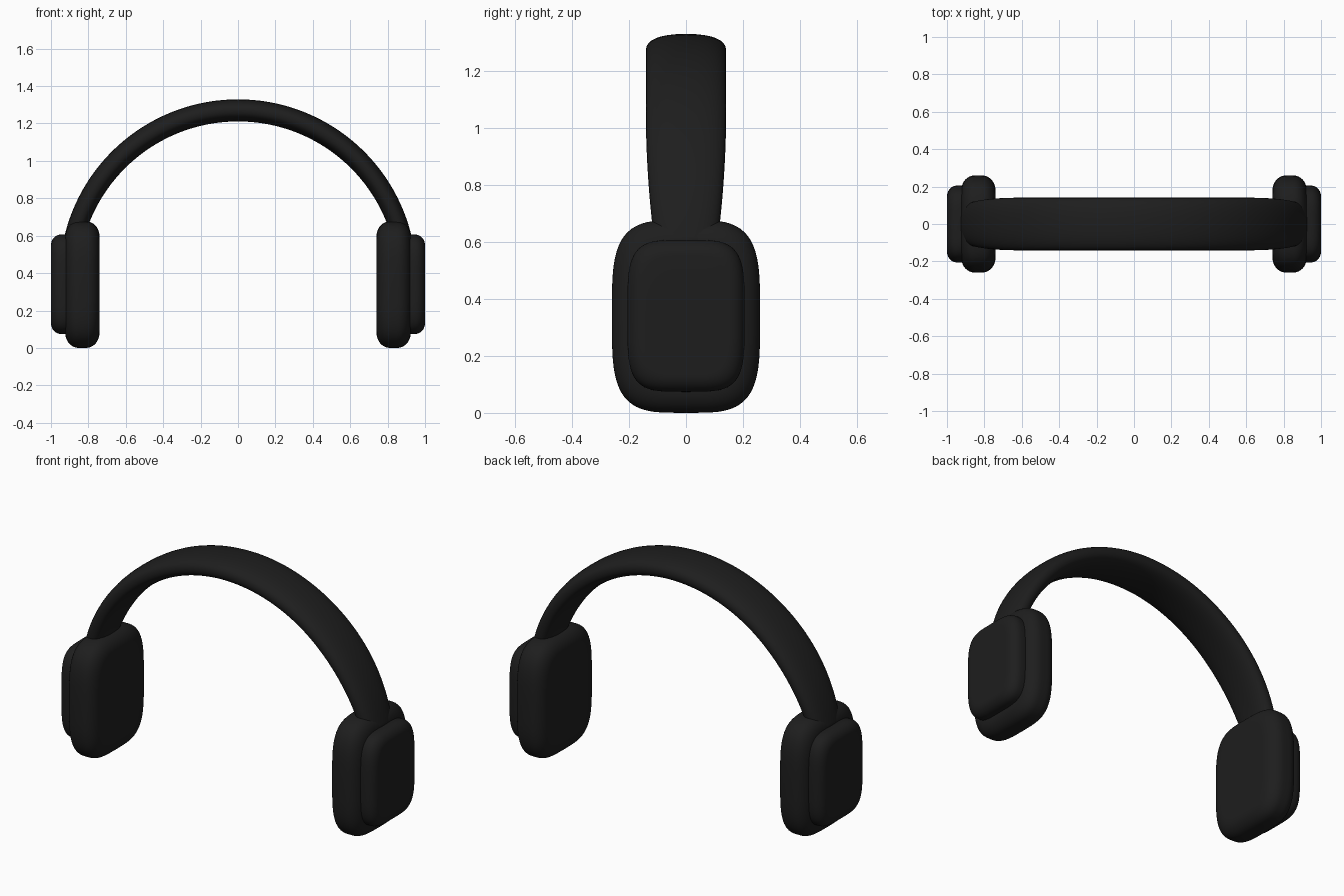
import bpy, bmesh, math

if "Cube" in bpy.data.objects:
    bpy.data.objects.remove(bpy.data.objects["Cube"])

black = bpy.data.materials.new("matte_black")
black.diffuse_color = (0.0128, 0.0128, 0.0128, 1)
black.use_nodes = True
black.node_tree.nodes["Principled BSDF"].inputs["Base Color"].default_value = black.diffuse_color


def sup(t, n):
    """Point on a unit superellipse."""
    c, s = math.cos(t), math.sin(t)
    return (math.copysign(abs(c) ** (2 / n), c), math.copysign(abs(s) ** (2 / n), s))


def loft(name, rings):
    """Skin a list of closed rings and cap both ends."""
    bm = bmesh.new()
    loops = [[bm.verts.new(p) for p in ring] for ring in rings]
    n = len(loops[0])
    for a, b in zip(loops, loops[1:]):
        for i in range(n):
            j = (i + 1) % n
            bm.faces.new((a[i], a[j], b[j], b[i]))
    bm.faces.new(loops[0])
    bm.faces.new(loops[-1])
    bmesh.ops.recalc_face_normals(bm, faces=bm.faces)
    for f in bm.faces:
        f.smooth = True
    mesh = bpy.data.meshes.new(name)
    bm.to_mesh(mesh)
    bm.free()
    mesh.materials.append(black)
    obj = bpy.data.objects.new(name, mesh)
    bpy.context.collection.objects.link(obj)
    return obj


def pad(name, side, x0, x1, hy, z0, z1, rx, r, n):
    """Cushion with a squarish outline and softly rounded rims."""
    zc, hz = (z0 + z1) / 2, (z1 - z0) / 2
    steps = 10
    quarter = [sup(math.pi / 2 * k / steps, 2.1) for k in range(steps + 1)]
    profile = [(x0, r + 0.06)]
    profile += [(x0 + rx * (1 - s), r * (1 - c)) for c, s in reversed(quarter)]
    profile += [(x1 - rx * (1 - s), r * (1 - c)) for c, s in quarter]
    profile += [(x1, r + 0.06)]
    rings = []
    for x, d in profile:
        ring = []
        for i in range(64):
            c, s = sup(2 * math.pi * i / 64, n)
            ring.append((side * x, (hy - d) * c, zc + (hz - d) * s))
        rings.append(ring)
    return loft(name, rings)


# Ear cushions with smaller outer shells
for side, label in ((-1, "left"), (1, "right")):
    pad(label + "_ear_cushion", side, 0.74, 0.924, 0.26, 0.0, 0.677, 0.075, 0.085, 3.8)
    pad(label + "_outer_shell", side, 0.87, 1.0, 0.206, 0.074, 0.607, 0.058, 0.06, 4.2)

# Headband: circular arch that narrows towards the ends
R, ZC = 0.9045, 0.3655
START = math.radians(13)
rings = []
for k in range(65):
    t = START + (math.pi - 2 * START) * k / 64
    nx, nz = math.cos(t), math.sin(t)
    z = ZC + R * nz
    u = min(1, max(0, (z - 0.57) / 0.5))
    half = 0.107 + 0.034 * u * (2 - u)
    thick = 0.05 + 0.009 * nz
    ring = []
    for i in range(32):
        c, s = sup(2 * math.pi * i / 32, 2.4)
        ring.append(((R + thick * s) * nx, half * c, ZC + (R + thick * s) * nz))
    rings.append(ring)
loft("headband", rings)
